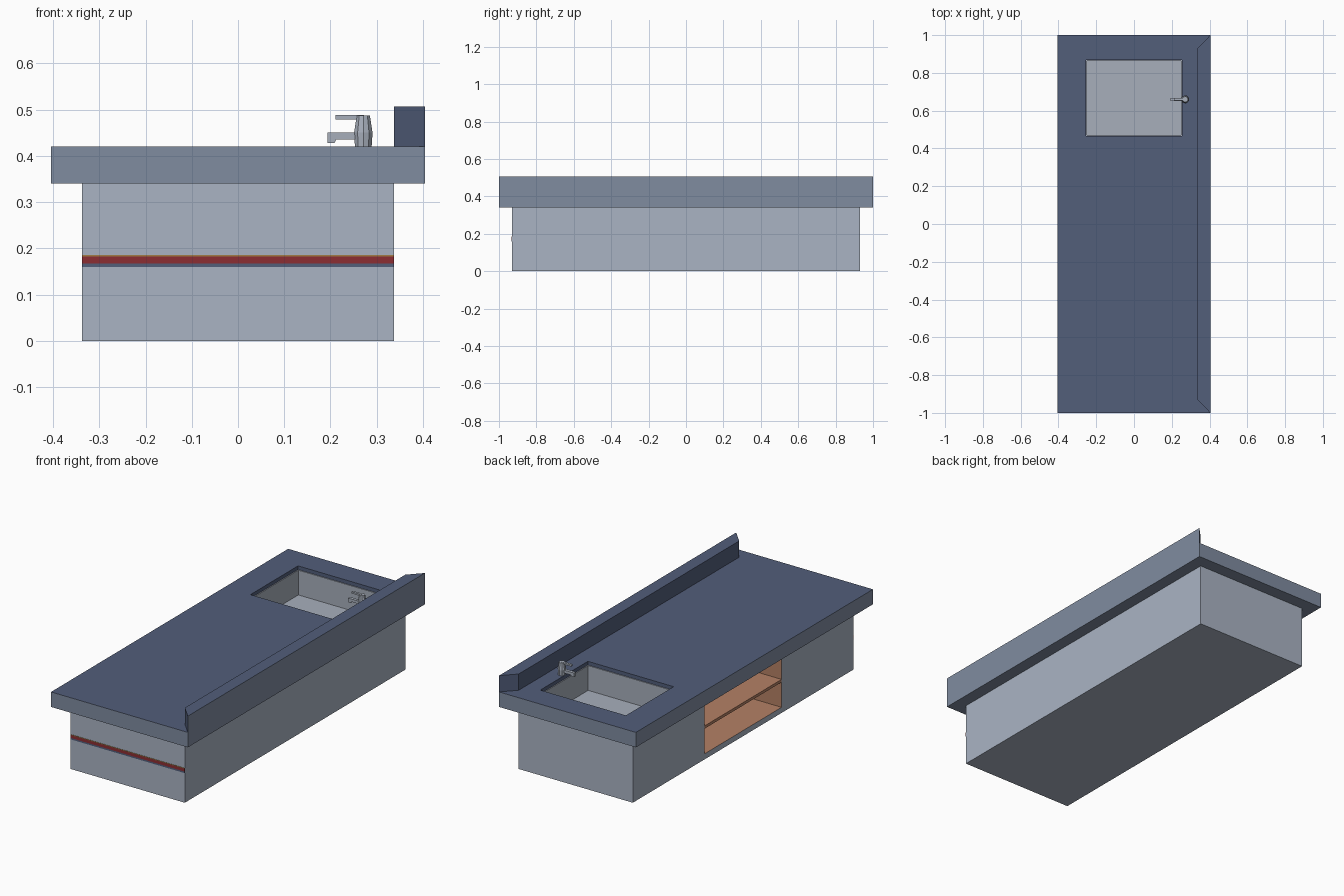
import bpy, bmesh, math
from mathutils import Matrix, Vector

if "Cube" in bpy.data.objects:
    bpy.data.objects.remove(bpy.data.objects["Cube"])


def material(name, rgb):
    m = bpy.data.materials.new(name)
    m.diffuse_color = (*rgb, 1)
    m.use_nodes = True
    m.node_tree.nodes["Principled BSDF"].inputs["Base Color"].default_value = m.diffuse_color
    return m


NAVY = material("dark_blue_worktop", (0.085, 0.112, 0.195))
SLATE = material("slate_blue_edge", (0.216, 0.262, 0.352))
PALE = material("pale_blue_grey", (0.402, 0.456, 0.552))
STEEL = material("steel", (0.39, 0.43, 0.50))
WOOD = material("warm_wood", (0.46, 0.22, 0.13))
RED = material("red_stripe", (0.262, 0.026, 0.032))
OCHRE = material("ochre_stripe", (0.36, 0.20, 0.06))


def finish(name, bm, mats):
    me = bpy.data.meshes.new(name)
    bm.normal_update()
    bm.to_mesh(me)
    bm.free()
    for m in mats:
        me.materials.append(m)
    ob = bpy.data.objects.new(name, me)
    bpy.context.collection.objects.link(ob)
    return ob


def skin(loops, bands, cap_start=None, cap_end=None):
    """Bridge successive vertex loops; bands gives a material index per bridge."""
    bm = bmesh.new()
    rings = [[bm.verts.new(p) for p in lp] for lp in loops]
    n = len(rings[0])
    for a, b, mi in zip(rings, rings[1:], bands):
        for i in range(n):
            j = (i + 1) % n
            bm.faces.new((a[i], a[j], b[j], b[i])).material_index = mi
    if cap_start is not None:
        bm.faces.new(rings[0][::-1]).material_index = cap_start
    if cap_end is not None:
        bm.faces.new(rings[-1]).material_index = cap_end
    return bm


def rect(x0, x1, y0, y1, z):
    return [(x0, y0, z), (x1, y0, z), (x1, y1, z), (x0, y1, z)]


def side_rect(x, y0, y1, z0, z1):
    return [(x, y1, z0), (x, y0, z0), (x, y0, z1), (x, y1, z1)]


def box(name, x0, x1, y0, y1, z0, z1, mat):
    bm = skin([rect(x0, x1, y0, y1, z0), rect(x0, x1, y0, y1, z1)], [0], 0, 0)
    return finish(name, bm, [mat])


BX, BY, CX, CY = 0.337, 0.93, 0.404, 1.0
Z1, Z2, Z3 = 0.34, 0.42, 0.507

# cabinet with an open wooden niche on the left side
bm = skin([side_rect(BX, -BY, BY, 0, Z1), side_rect(-BX, -BY, BY, 0, Z1),
           side_rect(-BX, -0.325, 0.325, 0.03, 0.315),
           side_rect(-0.037, -0.325, 0.325, 0.03, 0.315)], [0, 0, 1], 0, 1)
bm.normal_update()
top = [f for f in bm.faces if f.normal.z > 0.9 and f.calc_center_median().z > Z1 - 0.001]
bmesh.ops.delete(bm, geom=top, context='FACES_ONLY')  # room for the basin
finish("cabinet", bm, [PALE, WOOD])
box("niche_shelf", -BX, -0.037, -0.325, 0.325, 0.164, 0.179, WOOD)

# worktop with sink opening
hole = (-0.253, 0.253, 0.466, 0.868)
bm = skin([rect(-BX, BX, -BY, BY, Z1), rect(-CX, CX, -CY, CY, Z1),
           rect(-CX, CX, -CY, CY, Z2), rect(*hole, Z2), rect(*hole, 0.40)], [0, 0, 1, 1])
finish("worktop", bm, [SLATE, NAVY])

# mitred backsplash, outer face in the edge colour
plan = [(CX, -CY), (CX, CY), (BX, BY), (BX, -BY)]
bm = skin([[(x, y, z) for x, y in plan] for z in (Z2, Z3)], [1], None, 1)
bm.normal_update()
for f in bm.faces:
    if f.normal.x > 0.9:
        f.material_index = 0
finish("backsplash", bm, [SLATE, NAVY])

# sink basin and drain
inner = (-0.248, 0.248, 0.471, 0.863)
bm = skin([rect(*hole, 0.40), rect(*inner, 0.40), rect(*inner, 0.268)], [0, 0], None, 0)
finish("sink_basin", bm, [STEEL])


def circle(cx, cy, z, r, n):
    return [(cx + r * math.cos(2 * math.pi * (i + 0.5) / n),
             cy + r * math.sin(2 * math.pi * (i + 0.5) / n), z) for i in range(n)]


bm = skin([circle(0, 0.66, 0.268, 0.018, 16), circle(0, 0.66, 0.271, 0.018, 16),
           circle(0, 0.66, 0.271, 0.007, 16), circle(0, 0.66, 0.269, 0.007, 16)],
          [0, 0, 0], None, 0)
finish("drain", bm, [STEEL])

# tap: tapered body, downturned spout, lever
TX, TY = 0.271, 0.66
bm = skin([circle(TX, TY, z, r, 10) for z, r in
           ((Z2, 0.019), (0.45, 0.021), (0.487, 0.015))], [0, 0], None, 0)
finish("tap_body", bm, [STEEL])
spout = [(0.194, 0.450), (0.194, 0.428), (0.209, 0.428), (0.212, 0.435),
         (0.262, 0.435), (0.262, 0.450)]
bm = skin([[(x, y, z) for x, z in spout] for y in (TY + 0.008, TY - 0.008)], [0], 0, 0)
bmesh.ops.recalc_face_normals(bm, faces=bm.faces)
finish("tap_spout", bm, [STEEL])
box("tap_lever", 0.211, 0.272, TY - 0.006, TY + 0.006, 0.479, 0.488, STEEL)

# thin stripes across the front
for name, z0, z1, mat in (("lower_stripe", 0.159, 0.167, NAVY),
                          ("middle_stripe", 0.167, 0.182, RED),
                          ("upper_stripe", 0.182, 0.185, OCHRE)):
    box(name, -BX, BX, -BY - 0.002, -BY + 0.002, z0, z1, mat)
